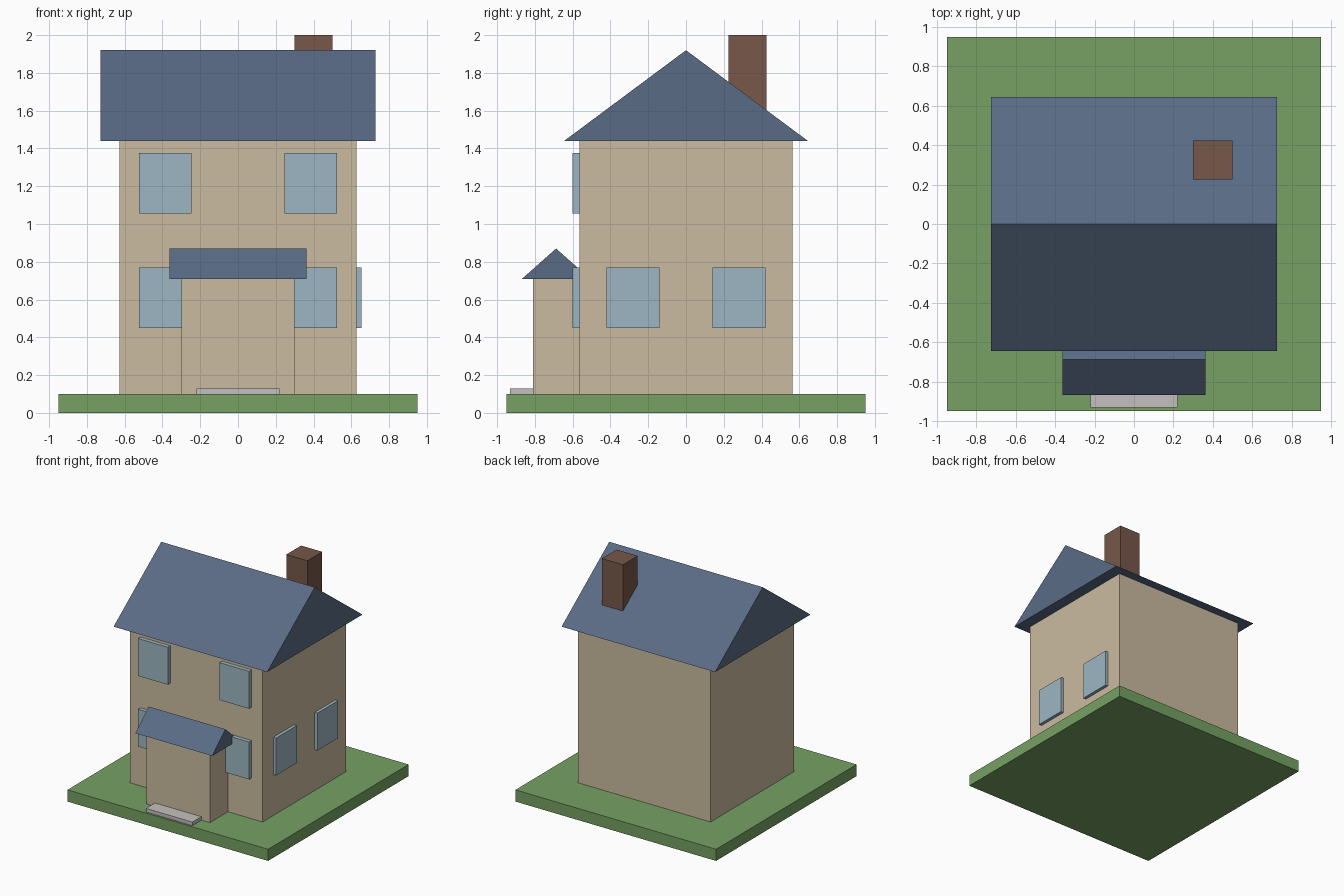
import bpy

if "Cube" in bpy.data.objects:
    bpy.data.objects.remove(bpy.data.objects["Cube"])


def material(name, r, g, b):
    """Material from 0-255 screen colour, stored as linear."""
    m = bpy.data.materials.new(name)
    m.diffuse_color = [(c / 255) ** 2.2 for c in (r, g, b)] + [1]
    m.use_nodes = True
    m.node_tree.nodes["Principled BSDF"].inputs["Base Color"].default_value = m.diffuse_color
    return m


def mesh_object(name, verts, faces, mat):
    me = bpy.data.meshes.new(name)
    me.from_pydata(verts, [], faces)
    me.materials.append(mat)
    ob = bpy.data.objects.new(name, me)
    bpy.context.collection.objects.link(ob)
    return ob


def box(name, xs, ys, zs, mat):
    verts = [(x, y, z) for x in xs for y in ys for z in zs]
    faces = [(0, 1, 3, 2), (4, 6, 7, 5), (0, 4, 5, 1),
             (2, 3, 7, 6), (0, 2, 6, 4), (1, 5, 7, 3)]
    return mesh_object(name, verts, faces, mat)


def gable(name, half_x, y_mid, half_y, zs, mat):
    """Closed triangular prism with its ridge along x."""
    profile = [(y_mid - half_y, zs[0]), (y_mid + half_y, zs[0]), (y_mid, zs[1])]
    verts = [(x, y, z) for x in (-half_x, half_x) for y, z in profile]
    faces = [(0, 2, 1), (3, 4, 5), (0, 1, 4, 3), (1, 2, 5, 4), (2, 0, 3, 5)]
    return mesh_object(name, verts, faces, mat)


grass = material("grass", 117, 160, 99)
wall = material("wall", 202, 186, 158)
slate = material("slate", 90, 107, 132)
glass = material("glass", 155, 181, 193)
brick = material("brick", 118, 88, 75)
stone = material("stone", 195, 190, 190)

# Lawn and main house
box("lawn", (-0.95, 0.95), (-0.95, 0.95), (0, 0.1), grass)
box("house_walls", (-0.628, 0.628), (-0.565, 0.565), (0.1, 1.44), wall)
gable("main_roof", 0.727, 0, 0.645, (1.44, 1.92), slate)
box("chimney", (0.3, 0.5), (0.225, 0.425), (1.5, 2.0), brick)

# Porch with its own small roof and a doorstep
box("porch_walls", (-0.3, 0.3), (-0.81, -0.565), (0.1, 0.71), wall)
gable("porch_roof", 0.363, -0.688, 0.18, (0.71, 0.87), slate)
box("doorstep", (-0.22, 0.22), (-0.932, -0.81), (0.1, 0.13), stone)

# Front windows on two floors
for floor, z in (("lower", 0.45), ("upper", 1.055)):
    for side, x in (("left", -0.385), ("right", 0.385)):
        box(f"{floor}_{side}_window", (x - 0.14, x + 0.14),
            (-0.6, -0.56), (z, z + 0.32), glass)

# Ground floor windows on the right wall
for place, y in (("front", -0.28), ("rear", 0.28)):
    box(f"side_{place}_window", (0.62, 0.655),
        (y - 0.14, y + 0.14), (0.45, 0.77), glass)
